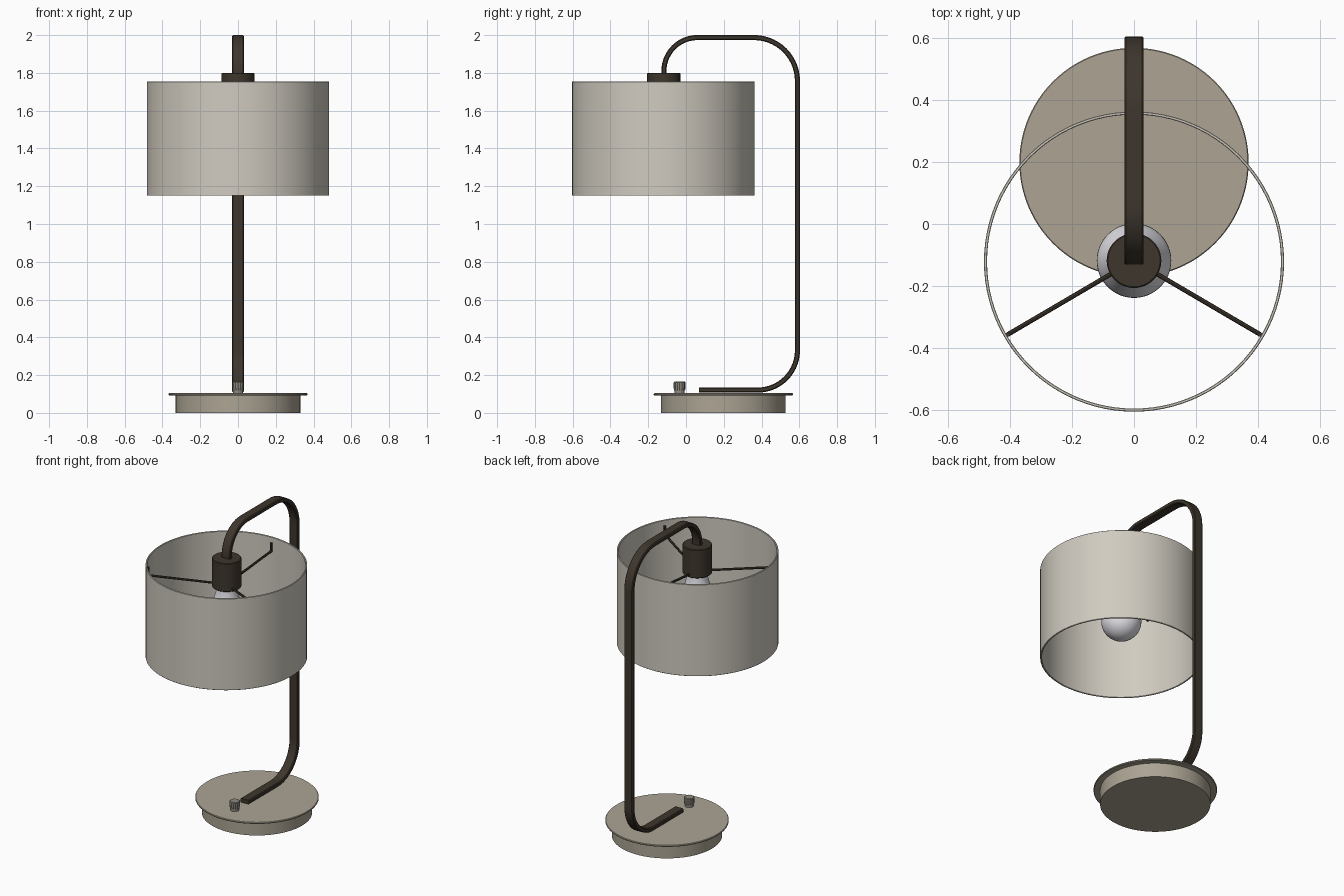
import bpy, bmesh, math
from mathutils import Vector

if "Cube" in bpy.data.objects:
    bpy.data.objects.remove(bpy.data.objects["Cube"])

PI = math.pi


def material(name, r, g, b):
    m = bpy.data.materials.new(name)
    lin = lambda c: (c / 255 / 12.92) if c < 10 else ((c / 255 + 0.055) / 1.055) ** 2.4
    m.diffuse_color = (lin(r), lin(g), lin(b), 1)
    m.use_nodes = True
    m.node_tree.nodes["Principled BSDF"].inputs["Base Color"].default_value = m.diffuse_color
    return m


TAUPE = material("taupe base", 172, 164, 148)
BRONZE = material("dark bronze", 62, 54, 45)
LINEN = material("linen shade", 208, 203, 192)
GLASS = material("bulb white", 226, 226, 232)
METAL = material("knob grey", 142, 139, 128)


def finish(bm, name, mat, angle=35):
    bmesh.ops.remove_doubles(bm, verts=bm.verts, dist=1e-5)
    bmesh.ops.recalc_face_normals(bm, faces=bm.faces)
    me = bpy.data.meshes.new(name)
    bm.to_mesh(me)
    bm.free()
    me.materials.append(mat)
    ob = bpy.data.objects.new(name, me)
    bpy.context.collection.objects.link(ob)
    bpy.ops.object.select_all(action='DESELECT')
    ob.select_set(True)
    bpy.context.view_layer.objects.active = ob
    bpy.ops.object.shade_smooth_by_angle(angle=math.radians(angle))
    return ob


def skin(bm, rings, loop=False):
    """Bridge successive rings of points with quads."""
    vs = [[bm.verts.new(p) for p in r] for r in rings]
    n = len(vs[0])
    for i in range(len(vs) if loop else len(vs) - 1):
        a, b = vs[i], vs[(i + 1) % len(vs)]
        for j in range(n):
            k = (j + 1) % n
            bm.faces.new((a[j], a[k], b[k], b[j]))
    return vs


def lathe(name, profile, y, mat, segs=64, loop=False, ribs=0.0):
    """Turn an (r, z) profile round the vertical axis at x=0, y."""
    bm = bmesh.new()
    rings = []
    for r, z in profile:
        ring = []
        for i in range(segs):
            a = 2 * PI * i / segs
            q = r * (1 - ribs * (i % 2))
            ring.append((q * math.cos(a), y + q * math.sin(a), z))
        rings.append(ring)
    vs = skin(bm, rings, loop)
    if not loop:
        for ring in (vs[0], vs[-1]):
            bm.faces.new(ring)
    return finish(bm, name, mat)


def rod(bm, a, b, rad):
    a, b = Vector(a), Vector(b)
    d = (b - a).normalized()
    u = d.orthogonal().normalized()
    w = d.cross(u)
    rings = [[p + rad * (u * math.cos(PI * k / 4) + w * math.sin(PI * k / 4))
              for k in range(8)] for p in (a, b)]
    for ring in skin(bm, rings):
        bm.faces.new(ring)


# Round base with an overhanging top plate
lathe("base_body", [(0.33, 0.0), (0.33, 0.094)], 0.198, TAUPE, 96)
lathe("base_plate", [(0.366, 0.093), (0.369, 0.096), (0.369, 0.101), (0.366, 0.104)],
      0.198, TAUPE, 96)

# Bent flat bar: (y, z, tangent angle) stations along the centreline
path = [(0.07, 0.121, 0.0)]
for cy, cz, r, start in ((0.38, 0.331, 0.21, -90), (0.36, 1.757, 0.23, 0),
                         (0.06, 1.81, 0.177, 90)):
    for i in range(15):
        a = math.radians(start + 90 * i / 14)
        path.append((cy + r * math.cos(a), cz + r * math.sin(a), a + PI / 2))
path.append((-0.117, 1.78, 1.5 * PI))

W, T, C = 0.031, 0.0135, 0.005
section = [(W, T - C), (W - C, T), (C - W, T), (-W, T - C),
           (-W, C - T), (C - W, -T), (W - C, -T), (W, C - T)]
bm = bmesh.new()
rings = [[(x, y - n * math.sin(a), z + n * math.cos(a)) for x, n in section]
         for y, z, a in path]
vs = skin(bm, rings)
bm.faces.new(vs[0])
bm.faces.new(vs[-1])
finish(bm, "bent_stand", BRONZE, 30)

# Lamp socket and bulb
AX = -0.118
lathe("socket", [(0.084, 1.612), (0.088, 1.616), (0.088, 1.796), (0.084, 1.80)],
      AX, BRONZE, 48)
bulb = [(0.060, 1.63), (0.064, 1.58), (0.078, 1.53), (0.098, 1.48)]
bulb += [(0.12 * math.cos(t), 1.40 + 0.12 * math.sin(t))
         for t in (math.radians(25 - 115 * i / 14) for i in range(14))]
bulb.append((0.001, 1.28))
lathe("bulb", bulb, AX, GLASS, 48)

# Drum shade: thin closed wall
lathe("drum_shade", [(0.483, 1.152), (0.483, 1.753), (0.481, 1.755), (0.475, 1.755),
                     (0.473, 1.753), (0.473, 1.152), (0.475, 1.15), (0.481, 1.15)],
      AX - 0.003, LINEN, 96, loop=True)

# Three spokes, each ending in a short upright tab against the shade
bm = bmesh.new()
for deg in (90, 210, 330):
    c, s = math.cos(math.radians(deg)), math.sin(math.radians(deg))
    end = (0.468 * c, AX - 0.003 + 0.468 * s)
    rod(bm, (0.07 * c, AX + 0.07 * s, 1.63), (*end, 1.665), 0.0075)
    rod(bm, (*end, 1.66), (*end, 1.72), 0.0075)
finish(bm, "shade_spokes", BRONZE)

# Ribbed dimmer knob on a short stem
lathe("knob_stem", [(0.026, 0.10), (0.026, 0.13)], -0.034, METAL, 32)
lathe("knob", [(0.029, 0.118), (0.032, 0.136), (0.032, 0.16), (0.028, 0.165)],
      -0.034, METAL, 32, ribs=0.08)
